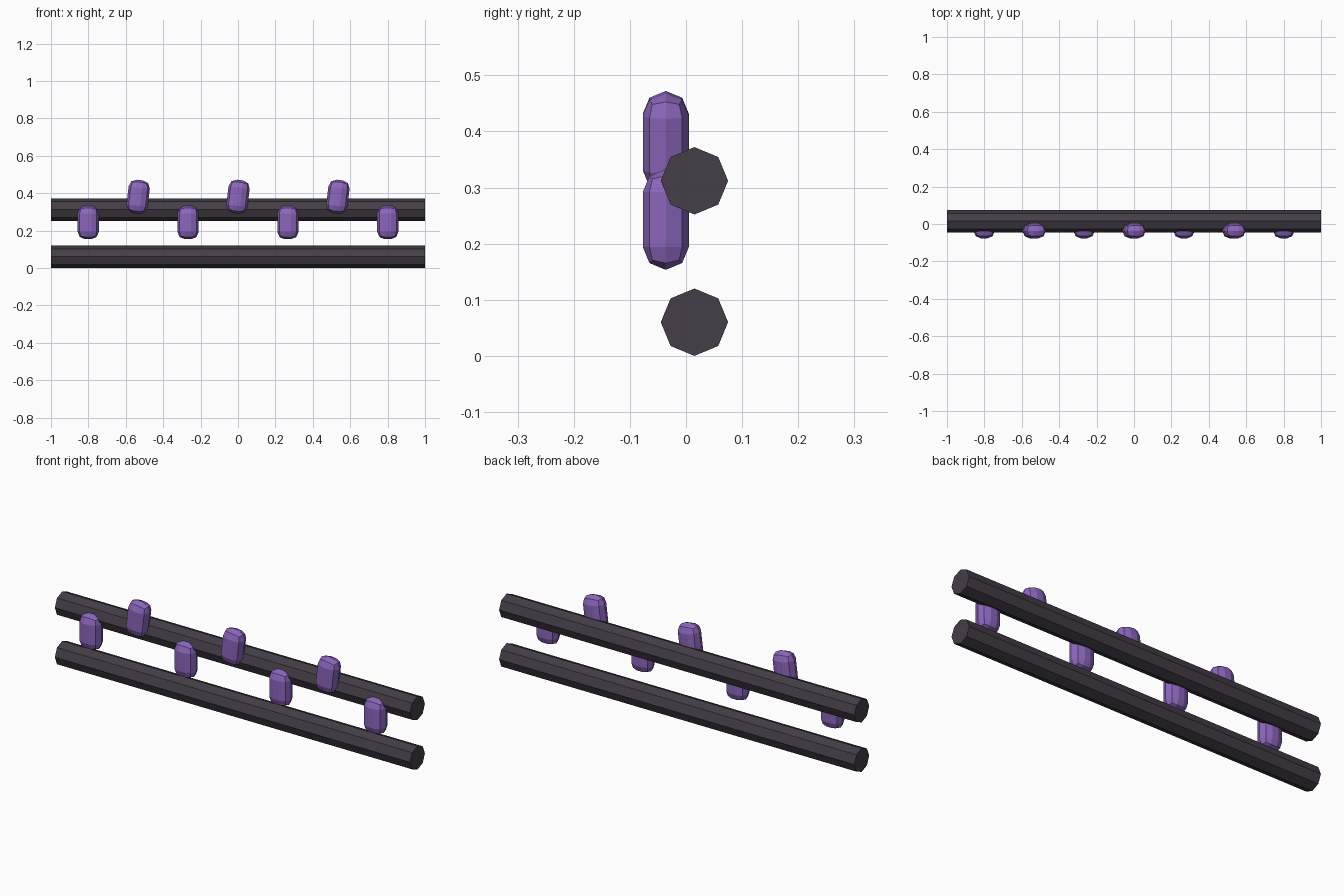
import bpy
import math

cube = bpy.data.objects.get("Cube")
if cube:
    bpy.data.objects.remove(cube, do_unlink=True)


def make_material(name, colour):
    mat = bpy.data.materials.new(name)
    mat.use_nodes = True
    mat.diffuse_color = colour
    mat.node_tree.nodes["Principled BSDF"].inputs["Base Color"].default_value = colour
    return mat


dark_grey = make_material("dark grey", (0.058, 0.048, 0.063, 1))
purple = make_material("purple", (0.262, 0.133, 0.505, 1))


# Octagonal rail running along x, with a corner pointing straight up
def add_rail(name, z):
    bpy.ops.mesh.primitive_cylinder_add(
        vertices=8, radius=0.06, depth=2, location=(0, 0.015, z),
        rotation=(0, math.pi / 2, 0))
    rail = bpy.context.object
    rail.name = name
    rail.data.materials.append(dark_grey)


# Rounded peg: a box whose bevel takes up its whole depth
def add_peg(name, x, z, tilt):
    bpy.ops.mesh.primitive_cube_add(size=1, location=(x, -0.036, z))
    peg = bpy.context.object
    peg.name = name
    peg.scale = (0.114, 0.082, 0.179)
    bpy.ops.object.transform_apply(location=False, rotation=False, scale=True)
    peg.rotation_euler.y = math.radians(tilt)
    bevel = peg.modifiers.new("rounding", 'BEVEL')
    bevel.width = 0.0405
    bevel.segments = 2
    peg.data.materials.append(purple)


add_rail("lower_rail", 0.06)
add_rail("upper_rail", 0.312)

# Seven evenly spaced pegs, alternating low and upright with high and tilted
for i in range(7):
    x = (i - 3) * 0.267
    if i % 2:
        add_peg(f"high_peg_{i}", x, 0.381, 7)
    else:
        add_peg(f"low_peg_{i}", x, 0.243, 0)
